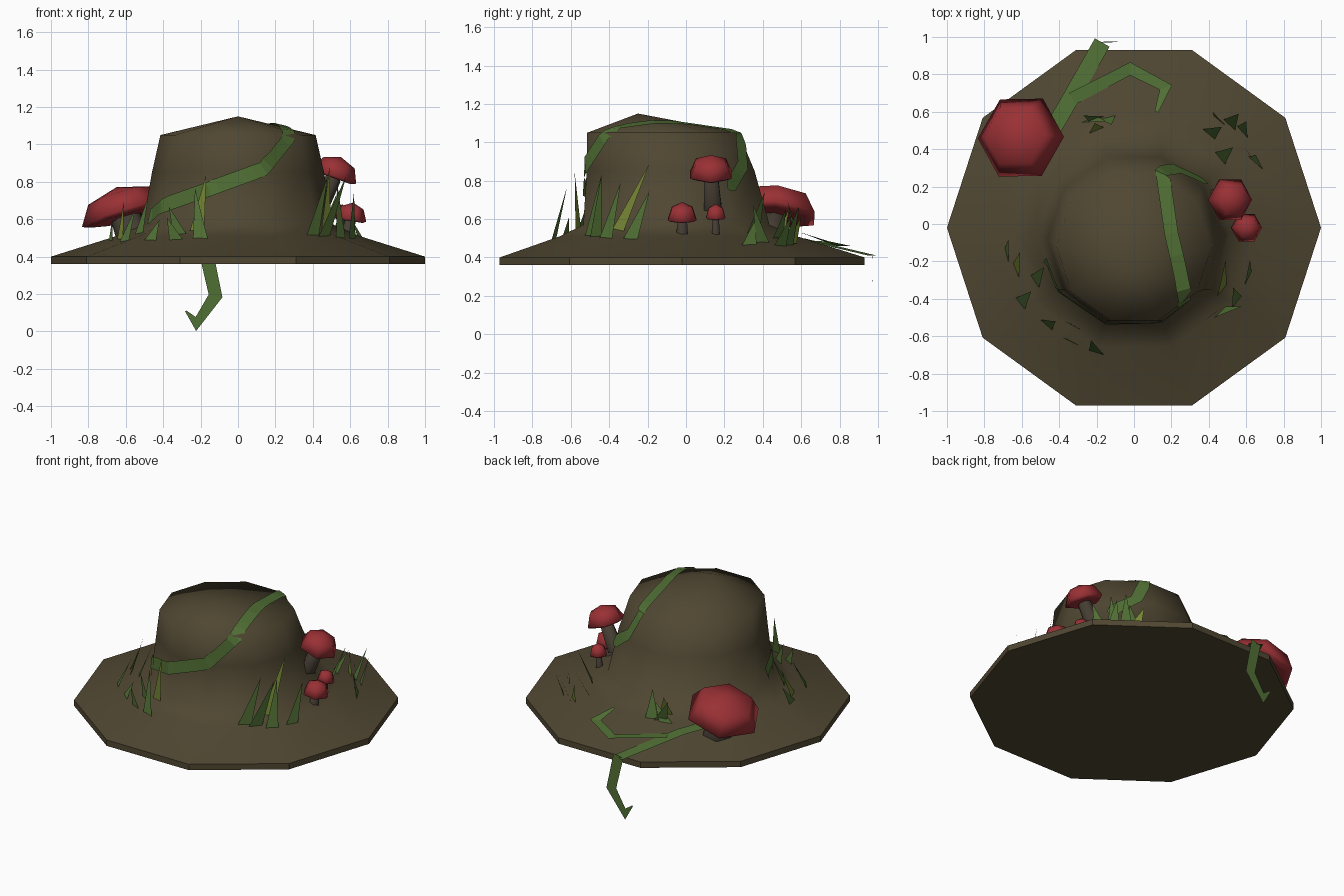
import bpy
import math
from mathutils import Vector, Matrix

default_cube = bpy.data.objects.get("Cube")
if default_cube:
    bpy.data.objects.remove(default_cube, do_unlink=True)


def make_material(name, red, green, blue):
    material = bpy.data.materials.new(name)
    material.use_nodes = True
    colour = (red, green, blue, 1)
    material.diffuse_color = colour
    material.node_tree.nodes["Principled BSDF"].inputs["Base Color"].default_value = colour
    return material


felt = make_material("felt brown", .08, .063, .032)
cap_red = make_material("mushroom red", .32, .03, .035)
stem_brown = make_material("stem brown", .06, .047, .033)
leaf_green = make_material("leaf green", .082, .16, .035)
lime_green = make_material("lime green", .18, .235, .035)


def make_object(name, verts, faces, material):
    mesh = bpy.data.meshes.new(name)
    mesh.from_pydata(verts, [], faces)
    mesh.materials.append(material)
    mesh.update()
    item = bpy.data.objects.new(name, mesh)
    bpy.context.collection.objects.link(item)
    return item


def loft(name, rings, sides, material, flat_bands=0):
    """Stack polygon rings (centre y, z, radius) and close with a point."""
    verts, faces = [], []
    for centre_y, z, radius in rings[:-1]:
        for i in range(sides):
            angle = math.tau * i / sides
            verts.append((radius * math.cos(angle), centre_y + radius * math.sin(angle), z))
    faces.append(tuple(reversed(range(sides))))
    for band in range(len(rings) - 2):
        low, high = band * sides, (band + 1) * sides
        for i in range(sides):
            j = (i + 1) % sides
            faces.append((low + i, low + j, high + j, high + i))
    last, tip = len(verts) - sides, len(verts)
    verts.append((0, rings[-1][0], rings[-1][1]))
    faces += [(last + i, last + (i + 1) % sides, tip) for i in range(sides)]
    item = make_object(name, verts, faces, material)
    for polygon in item.data.polygons:
        polygon.use_smooth = polygon.index > flat_bands * sides
    return item


# Hat: flat underside, thin rim, sloping brim, crown leaning forward
hat = loft("hat", [
    (-.02, .36, 1), (-.02, .4, 1), (-.04, .51, .65), (-.05, .57, .51),
    (-.08, .85, .46), (-.12, 1.05, .415), (-.25, 1.15, 0)],
    10, felt, flat_bands=1)


def brim_height(x, y):
    radius = math.hypot(x, y + .03)
    if radius > .65:
        return .4 + (1 - radius) * .11 / .35
    return .51 + (.65 - radius) * .4


# Mushrooms: hexagonal domed caps on leaning stems
def mushroom(name, foot, top, radius, height, lean):
    foot, top = Vector(foot), Vector(top)
    cap = loft(name + "_cap", [
        (0, 0, radius * .8), (0, height * .1, radius), (0, height * .72, radius * .72),
        (0, height, 0)], 6, cap_red)
    tilt = Vector((0, 0, 1)).rotation_difference(Vector(lean).normalized())
    cap.matrix_world = Matrix.Translation(top) @ tilt.to_matrix().to_4x4()
    axis = top - foot
    stem = loft(name + "_stem", [
        (0, 0, radius * .42), (0, axis.length, radius * .34),
        (0, axis.length + .02, 0)], 6, stem_brown)
    turn = Vector((0, 0, 1)).rotation_difference(axis.normalized())
    stem.matrix_world = Matrix.Translation(foot) @ turn.to_matrix().to_4x4()


mushroom("large_mushroom", (-.54, .43, .47), (-.6, .46, .61), .24, .17, (-.3, .12, 1))
mushroom("high_mushroom", (.43, .14, .66), (.51, .13, .82), .125, .12, (.35, 0, 1))
mushroom("low_mushroom", (.58, -.02, .5), (.6, -.02, .59), .085, .1, (.15, 0, 1))
mushroom("small_mushroom", (.54, .155, .5), (.55, .155, .6), .058, .08, (.1, 0, 1))


# Vines: folded ribbons that face along a given normal
def ribbon(name, points, width, normal_at, steps=1, end_width=.3):
    points = [Vector(p) for p in points]
    path = []
    for a, b in zip(points, points[1:]):
        path += [a.lerp(b, k / steps) for k in range(steps)]
    path.append(points[-1])
    verts, faces = [], []
    for i, point in enumerate(path):
        before, after = path[max(i - 1, 0)], path[min(i + 1, len(path) - 1)]
        direction = (after - point).normalized() + (point - before).normalized()
        side = direction.cross(normal_at(point)).normalized()
        half = width / 2 * (end_width if i == len(path) - 1 else 1)
        verts += [point - side * half, point + side * half]
        if i:
            n = 2 * i
            faces.append((n - 2, n - 1, n + 1, n))
    return make_object(name, verts, faces, leaf_green)


def up(point):
    return Vector((0, 0, 1))


def backward(point):
    return Vector((0, 1, 0))


def from_crown(point):
    return (point - Vector((0, -.1, .75))).normalized()


crown_vine = ribbon("crown_vine", [
    (-.5, -.2, .62), (-.41, -.35, .67), (-.16, -.53, .76), (.14, -.53, .87),
    (.27, -.41, 1.04), (.2, -.05, 1.11), (.15, .3, 1.06), (.26, .34, .9),
    (.4, .24, .76)], .08, from_crown, steps=6)
wrap = crown_vine.modifiers.new("wrap", "SHRINKWRAP")
wrap.target = hat
wrap.wrap_method = "NEAREST_SURFACEPOINT"
wrap.wrap_mode = "ABOVE_SURFACE"
wrap.offset = .012


def on_brim(*spots):
    return [(x, y, brim_height(x, y) + .015) for x, y in spots]


ribbon("brim_vine", on_brim((-.5, .4), (-.38, .6), (-.17, .97)), .09, up, end_width=1)
ribbon("brim_vine_branch", on_brim((-.33, .67), (-.02, .83), (.17, .73), (.12, .6)), .07, up)
ribbon("hanging_vine", [
    (-.17, .97, .42), (-.12, .975, .19), (-.225, .975, .04), (-.28, .975, .11)],
    .075, backward, end_width=.1)


# Grass: pointed blades; each is base x, base y, lean x, lean y, height
def grass(name, blades, lime_index):
    verts, faces = [], []
    for x, y, lean_x, lean_y, height in blades:
        across = Vector((-y, x, 0)).normalized() * .042
        base = Vector((x, y, brim_height(x, y) - .01))
        tip = base + Vector((lean_x, lean_y, height))
        n = len(verts)
        verts += [base - across, base + across, tip]
        faces.append((n, n + 1, n + 2))
    item = make_object(name, verts, faces, leaf_green)
    item.data.materials.append(lime_green)
    item.data.polygons[lime_index].material_index = 1


grass("front_grass", [
    (-.22, -.56, .05, -.02, .31), (-.2, -.69, -.03, .07, .28), (-.31, -.55, -.06, .03, .15),
    (-.33, -.63, -.05, .02, .12), (-.47, -.54, .05, .02, .11)], 0)
grass("front_right_grass", [
    (-.63, -.25, .02, .1, .2), (-.68, -.17, .01, .09, .13),
    (-.61, -.43, .06, .07, .18), (-.53, -.31, .05, .08, .2)], 0)
grass("left_grass", [
    (.47, -.36, .02, .17, .36), (.4, -.5, .08, .06, .32), (.46, -.47, .12, .03, .33),
    (.55, -.42, -.02, .08, .3), (.61, -.29, .01, .1, .25)], 0)
grass("back_left_grass", [
    (.46, .55, -.04, .05, .14), (.4, .48, .07, .04, .15), (.51, .53, .05, .06, .2),
    (.58, .49, .02, .06, .16), (.46, .35, .07, .06, .22), (.6, .4, .03, -.05, .2),
    (.67, .33, -.06, .03, .13)], 0)
grass("back_grass", [
    (-.2, .5, -.01, .04, .13), (-.2, .56, -.07, .02, .15), (-.14, .57, .02, -.04, .18),
    (-.24, .56, .09, -.01, .12)], 0)
